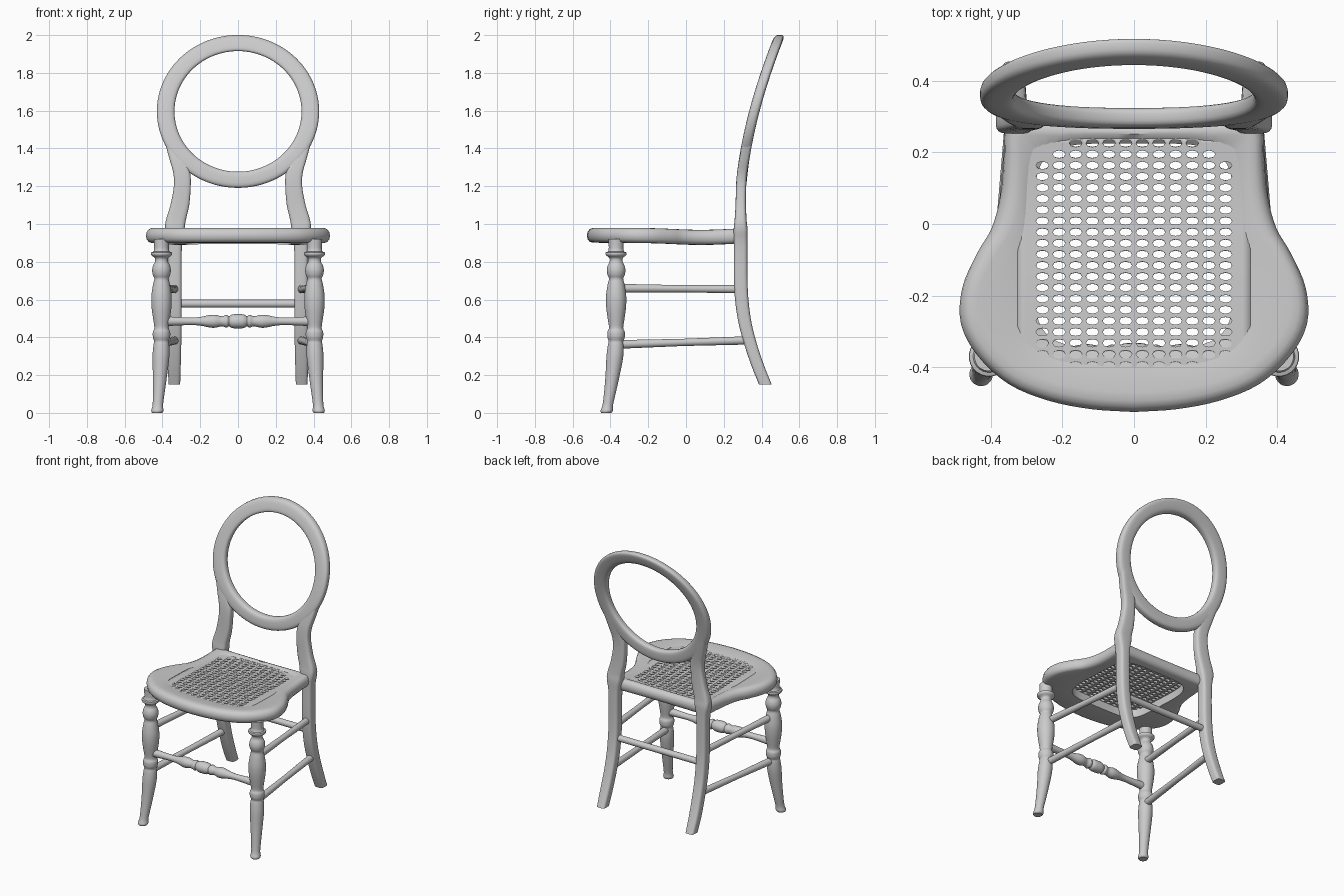
import bpy, bmesh
from math import cos, sin, pi, exp, atan2, copysign
from mathutils import Vector

cube = bpy.data.objects.get("Cube")
if cube:
    bpy.data.objects.remove(cube, do_unlink=True)

paint = bpy.data.materials.new("pale grey")
paint.use_nodes = True
GREY = (0.6, 0.6, 0.6, 1)
paint.diffuse_color = GREY
paint.node_tree.nodes["Principled BSDF"].inputs["Base Color"].default_value = GREY


def finish(name, bm, angle=0.7):
    bmesh.ops.recalc_face_normals(bm, faces=bm.faces)
    mesh = bpy.data.meshes.new(name)
    bm.to_mesh(mesh)
    bm.free()
    mesh.materials.append(paint)
    ob = bpy.data.objects.new(name, mesh)
    bpy.context.collection.objects.link(ob)
    bpy.ops.object.select_all(action="DESELECT")
    ob.select_set(True)
    bpy.context.view_layer.objects.active = ob
    bpy.ops.object.shade_smooth_by_angle(angle=angle)
    return ob


def spline(points, steps=4):
    """Catmull-Rom curve through tuples of any length."""
    p = [Vector(q) for q in points]
    p = [p[0] * 2 - p[1]] + p + [p[-1] * 2 - p[-2]]
    out = []
    for a, b, c, d in zip(p, p[1:], p[2:], p[3:]):
        for i in range(steps):
            t = i / steps
            out.append((b * 2 + (c - a) * t + (a * 2 - b * 5 + c * 4 - d) * t * t
                        + (b * 3 - a - c * 3 + d) * t ** 3) / 2)
    return out + [p[-2]]


def section(n, power=1.0):
    """Unit circle, or a rounded square when power is below one."""
    def soft(v):
        return copysign(abs(v) ** power, v)
    angles = [2 * pi * (i + 0.5) / n for i in range(n)]
    return [(soft(cos(a)), soft(sin(a))) for a in angles]


def loft(name, rings, closed=False, angle=0.7):
    bm = bmesh.new()
    loops = [[bm.verts.new(co) for co in ring] for ring in rings]
    pairs = list(zip(loops, loops[1:]))
    if closed:
        pairs.append((loops[-1], loops[0]))
    else:
        bm.faces.new(loops[0])
        bm.faces.new(loops[-1])
    for lo, hi in pairs:
        for i in range(len(lo)):
            j = (i + 1) % len(lo)
            bm.faces.new((lo[i], lo[j], hi[j], hi[i]))
    return finish(name, bm, angle)


def turned(name, start, end, profile):
    """Round bar from start to end; profile holds (fraction, radius)."""
    start, end = Vector(start), Vector(end)
    axis = (end - start).normalized()
    side = axis.orthogonal().normalized()
    up = axis.cross(side)
    loft(name, [[start.lerp(end, f) + (side * u + up * v) * r for u, v in section(20)]
                for f, r in profile])


# Oval back frame, leaning backwards as it rises
def lean(z):
    return 0.29 + 0.27 * max(z - 1.15, 0) ** 1.64


rings = []
for k in range(96):
    t = 2 * pi * k / 96
    ring = []
    for u, v in section(20, 0.6):
        x = (0.383 + 0.047 * u) * cos(t)
        z = 1.596 + (0.362 + 0.043 * u) * sin(t)
        ring.append((x, lean(z) + 0.028 * v, z))
    rings.append(ring)
loft("back_oval_frame", rings, closed=True)

# Back posts: height, x, half width, y, half depth
post = spline([
    (0.15, 0.337, 0.031, 0.420, 0.034), (0.25, 0.337, 0.034, 0.380, 0.034),
    (0.37, 0.335, 0.035, 0.340, 0.034), (0.50, 0.334, 0.036, 0.308, 0.035),
    (0.66, 0.334, 0.036, 0.291, 0.036), (0.88, 0.334, 0.037, 0.289, 0.036),
    (0.97, 0.334, 0.051, 0.289, 0.037), (1.02, 0.329, 0.053, 0.289, 0.032),
    (1.10, 0.308, 0.050, 0.290, 0.028), (1.20, 0.295, 0.045, 0.292, 0.027),
    (1.27, 0.298, 0.045, 0.297, 0.027), (1.34, 0.318, 0.044, 0.308, 0.027),
    (1.46, 0.355, 0.040, 0.331, 0.026)])

# Front legs: height, radius, with the foot kicking outwards
leg = spline([
    (0, 0.027), (0.012, 0.033), (0.04, 0.028), (0.1, 0.031), (0.2, 0.038), (0.3, 0.045),
    (0.36, 0.042), (0.38, 0.039), (0.4, 0.046), (0.43, 0.046), (0.45, 0.038),
    (0.5, 0.045), (0.56, 0.053), (0.62, 0.054), (0.68, 0.045), (0.71, 0.038),
    (0.73, 0.046), (0.755, 0.05), (0.78, 0.045), (0.8, 0.035), (0.82, 0.036),
    (0.835, 0.054), (0.85, 0.055), (0.86, 0.04), (0.92, 0.041)], 3)

for label, s in (("left", 1), ("right", -1)):
    loft(f"{label}_back_post", [[(s * (x + w * u), y + d * v, z) for u, v in section(20, 0.5)]
                                for z, x, w, y, d in post])
    rings = []
    for z, r in leg:
        kick = max(0.4 - z, 0) / 0.4
        cx, cy = 0.405 + 0.023 * kick ** 1.5, -0.37 - 0.052 * kick ** 1.5
        rings.append([(s * (cx + r * u), cy + r * v, z) for u, v in section(24)])
    loft(f"{label}_front_leg", rings)
    rod = [(0, 0.023), (0.5, 0.019), (1, 0.022)]
    turned(f"{label}_upper_stretcher", (s * 0.395, -0.36, 0.66), (s * 0.335, 0.29, 0.655), rod)
    turned(f"{label}_lower_stretcher", (s * 0.4, -0.37, 0.362), (s * 0.335, 0.33, 0.384), rod)

# Cross stretchers
turned("back_stretcher", (-0.334, 0.295, 0.578), (0.334, 0.295, 0.578), [(0, 0.021), (1, 0.021)])
half = [(0, 0.038), (0.03, 0.036), (0.048, 0.027), (0.06, 0.034), (0.075, 0.029),
        (0.09, 0.027), (0.12, 0.034), (0.15, 0.033), (0.2, 0.023), (0.26, 0.02), (0.39, 0.026)]
spindle = [(-x, r) for x, r in half[:0:-1]] + half
turned("front_stretcher", (-0.39, -0.37, 0.485), (0.39, -0.37, 0.485),
       [(0.5 + x / 0.78, r) for x, r in spline(spindle, 3)])


# Seat frame with a waisted outline, rolled rim and slight dip
def dip(y):
    return -0.011 * exp(-((y - 0.08) / 0.2) ** 2)


side = spline([
    (0, -0.525), (0.12, -0.517), (0.24, -0.493), (0.35, -0.447), (0.435, -0.37),
    (0.483, -0.28), (0.48, -0.18), (0.44, -0.085), (0.397, -0.01), (0.373, 0.08),
    (0.364, 0.18), (0.36, 0.26), (0.34, 0.288), (0.2, 0.29), (0, 0.29)], 4)
outline = [tuple(p) for p in side] + [(-p[0], p[1]) for p in side[-2:0:-1]]
rim = [(0, 0.94), (0.004, 0.958), (0.014, 0.972), (0.03, 0.979), (0.055, 0.98)]
under = [(0.03, 0.901), (0.014, 0.907), (0.004, 0.92)]
rings = []
for x, y in outline:
    a = atan2(y + 0.06, x)
    reach = (abs(cos(a) / 0.28) ** 5 + abs(sin(a) / 0.285) ** 5) ** -0.2
    edge = Vector((x, y))
    inner = Vector((reach * cos(a), reach * sin(a) - 0.06))
    span = (inner - edge).length
    stops = [(min(d / span, 0.6), z) for d, z in rim]
    stops += [(0.85, 0.966), (1, 0.957), (1, 0.9)]
    stops += [(min(d / span, 0.6), z) for d, z in under]
    ring = []
    for f, z in stops:
        p = edge.lerp(inner, f)
        ring.append((p.x, p.y, z + dip(p.y)))
    rings.append(ring)
loft("seat_frame", rings, closed=True, angle=0.8)

# Woven seat panel with rows of openings
COLS, ROWS, CW, RH = 14, 22, 0.0465, 0.031
bm = bmesh.new()
bmesh.ops.create_grid(bm, x_segments=COLS, y_segments=ROWS, size=0.5)
for v in bm.verts:
    v.co = (v.co.x * COLS * CW, v.co.y * ROWS * RH - 0.1, 0.97)
holes = []
for f in bm.faces:
    c = f.calc_center_median()
    if abs(c.x / 0.29) ** 5 + abs((c.y + 0.1) / 0.335) ** 5 < 1:
        holes.append(f)
bmesh.ops.inset_individual(bm, faces=holes, thickness=0.0055)
bmesh.ops.delete(bm, geom=holes, context="FACES")
for v in bm.verts:
    v.co.z += dip(v.co.y)
panel = finish("woven_seat_panel", bm)
panel.modifiers.new("round_openings", "SUBSURF").levels = 1
panel.modifiers["round_openings"].render_levels = 1
thick = panel.modifiers.new("thickness", "SOLIDIFY")
thick.thickness = 0.016
thick.offset = -1
